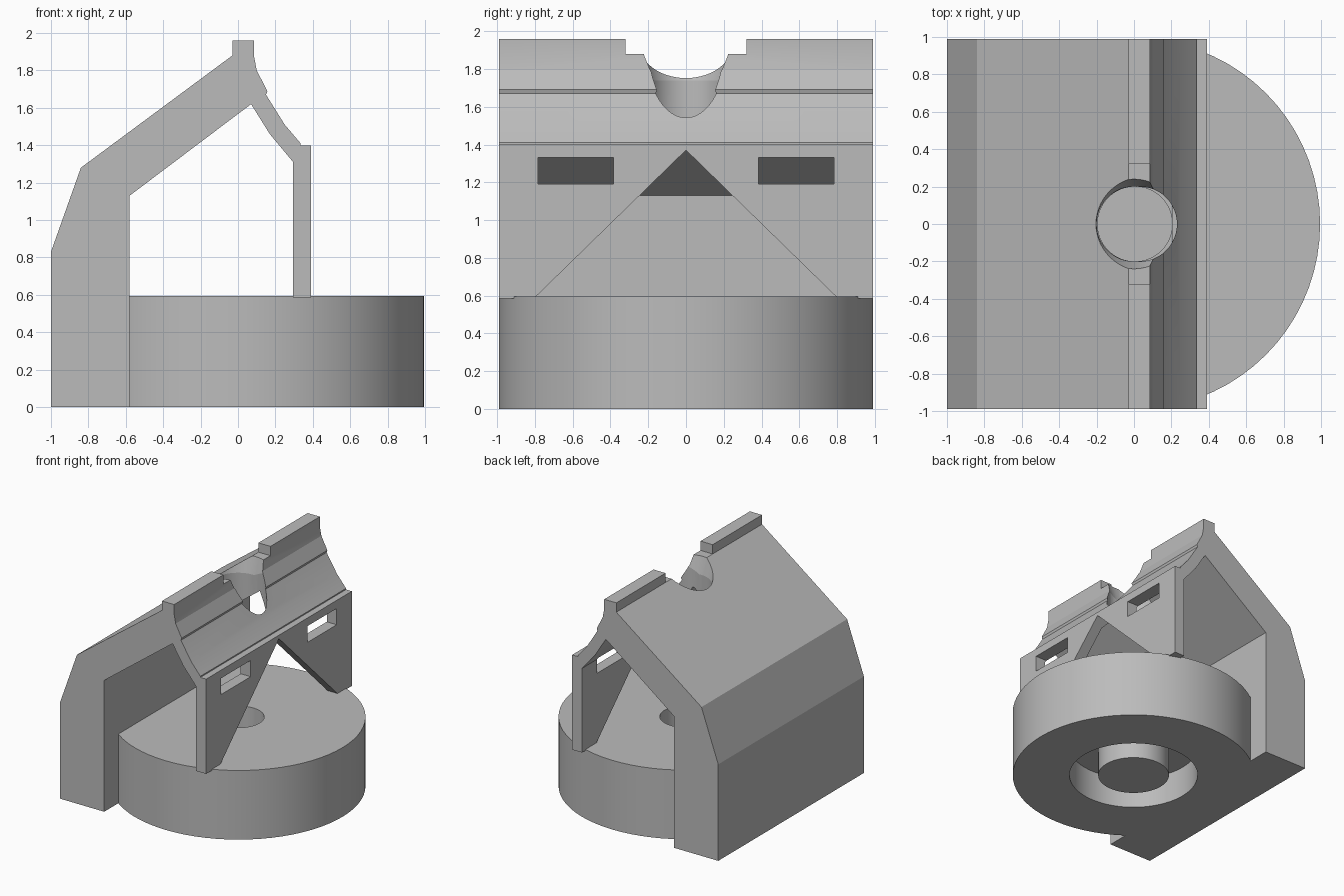
import bpy, bmesh, math
from mathutils import Vector

cube = bpy.data.objects.get("Cube")
if cube:
    bpy.data.objects.remove(cube, do_unlink=True)

grey = bpy.data.materials.new("plain grey")
grey.use_nodes = True
COLOUR = (0.5, 0.5, 0.5, 1)
grey.diffuse_color = COLOUR
grey.node_tree.nodes["Principled BSDF"].inputs["Base Color"].default_value = COLOUR

HALF = 0.99          # half length of the house shell
WALL_IN = -0.58      # inner face of the thick wall
DISC_X = 0.005


def finish(name, bm):
    bmesh.ops.recalc_face_normals(bm, faces=bm.faces)
    mesh = bpy.data.meshes.new(name)
    bm.to_mesh(mesh)
    bm.free()
    mesh.materials.append(grey)
    obj = bpy.data.objects.new(name, mesh)
    bpy.context.collection.objects.link(obj)
    return obj


def prism(name, points, depth):
    """Extrude a closed outline of 3D points along a vector."""
    bm = bmesh.new()
    face = bm.faces.new([bm.verts.new(p) for p in points])
    out = bmesh.ops.extrude_face_region(bm, geom=[face])
    bmesh.ops.translate(bm, vec=depth, verts=[v for v in out["geom"] if isinstance(v, bmesh.types.BMVert)])
    return finish(name, bm)


def lathe(name, profile, x=0, steps=72):
    """Spin an (r, z) profile about a vertical axis."""
    bm = bmesh.new()
    verts = [bm.verts.new((r, 0, z)) for r, z in profile]
    edges = [bm.edges.new(pair) for pair in zip(verts, verts[1:])]
    bmesh.ops.spin(bm, geom=verts + edges, axis=(0, 0, 1), cent=(0, 0, 0),
                   angle=math.tau, steps=steps, use_duplicate=False)
    bmesh.ops.remove_doubles(bm, verts=bm.verts, dist=0.0005)
    bmesh.ops.translate(bm, vec=(x, 0, 0), verts=bm.verts)
    return finish(name, bm)


def box(name, x, y, z):
    outline = [(x[0], y[0], z[0]), (x[0], y[1], z[0]), (x[0], y[1], z[1]), (x[0], y[0], z[1])]
    return prism(name, outline, (x[1] - x[0], 0, 0))


def carve(obj, cutters):
    """Cut the shapes away, bake the result and drop the cutters."""
    for cutter in cutters:
        cutter.hide_render = True
        mod = obj.modifiers.new("cut", "BOOLEAN")
        mod.operation, mod.solver, mod.object = "DIFFERENCE", "EXACT", cutter
    graph = bpy.context.evaluated_depsgraph_get()
    baked = bpy.data.meshes.new_from_object(obj.evaluated_get(graph))
    obj.modifiers.clear()
    obj.data = baked
    for cutter in cutters:
        bpy.data.objects.remove(cutter, do_unlink=True)


def smooth(obj, degrees):
    bpy.ops.object.select_all(action="DESELECT")
    obj.select_set(True)
    bpy.context.view_layer.objects.active = obj
    bpy.ops.object.shade_smooth_by_angle(angle=math.radians(degrees))


# Shell: thick wall, sloped roof, ridge, curved eave and thin wall
outline = [(-1, 0), (-1, 0.83), (-0.84, 1.28), (-0.03, 1.88), (-0.03, 1.96), (0.085, 1.96),
           (0.085, 1.88), (0.1, 1.8), (0.157, 1.69), (0.15, 1.67), (0.25, 1.51), (0.335, 1.41),
           (0.335, 1.4), (0.39, 1.4), (0.39, 0.585), (0.295, 0.585), (0.295, 1.31), (0.17, 1.46),
           (0.07, 1.62), (WALL_IN, 1.13), (WALL_IN, 0)]
shell = prism("house_shell", [(x, -HALF, z) for x, z in outline], (0, 2 * HALF, 0))

# Openings: ridge notch, chimney hole, two windows and a triangular doorway
cutters = [
    box("ridge_notch", (-0.2, 0.3), (-0.32, 0.32), (1.88, 2.1)),
    lathe("chimney_bore", [(0, 1.3), (0.2, 1.3), (0.2, 1.74), (0.24, 1.88), (0.24, 2.1), (0, 2.1)], 0, 48),
    lathe("chimney_side_bore", [(0, 1.42), (0.2, 1.42), (0.2, 1.8), (0, 1.8)], 0.03, 48),
    prism("doorway", [(0.2, -0.81, 0.58), (0.2, 0.81, 0.58), (0.2, 0, 1.37)], (0.3, 0, 0)),
]
for side in (-1, 1):
    cutters.append(box("window", (0.2, 0.5), sorted((side * 0.385, side * 0.785)), (1.19, 1.33)))
carve(shell, cutters)
smooth(shell, 12)

# Round base: blind hole on top, ring groove around a post underneath
base = lathe("round_base", [(0, 0), (0.29, 0), (0.29, 0.27), (0.525, 0.27), (0.525, 0), (0.99, 0),
                            (0.99, 0.595), (0.2, 0.595), (0.2, 0.06), (0, 0.06)], DISC_X)
bm = bmesh.new()
bm.from_mesh(base.data)
cut = bmesh.ops.bisect_plane(bm, geom=bm.verts[:] + bm.edges[:] + bm.faces[:],
                             plane_co=Vector((WALL_IN, 0, 0)), plane_no=Vector((-1, 0, 0)),
                             clear_outer=True)
bmesh.ops.holes_fill(bm, edges=[e for e in bm.edges if e.is_boundary], sides=0)
bmesh.ops.recalc_face_normals(bm, faces=bm.faces)
bm.to_mesh(base.data)
bm.free()
smooth(base, 30)
